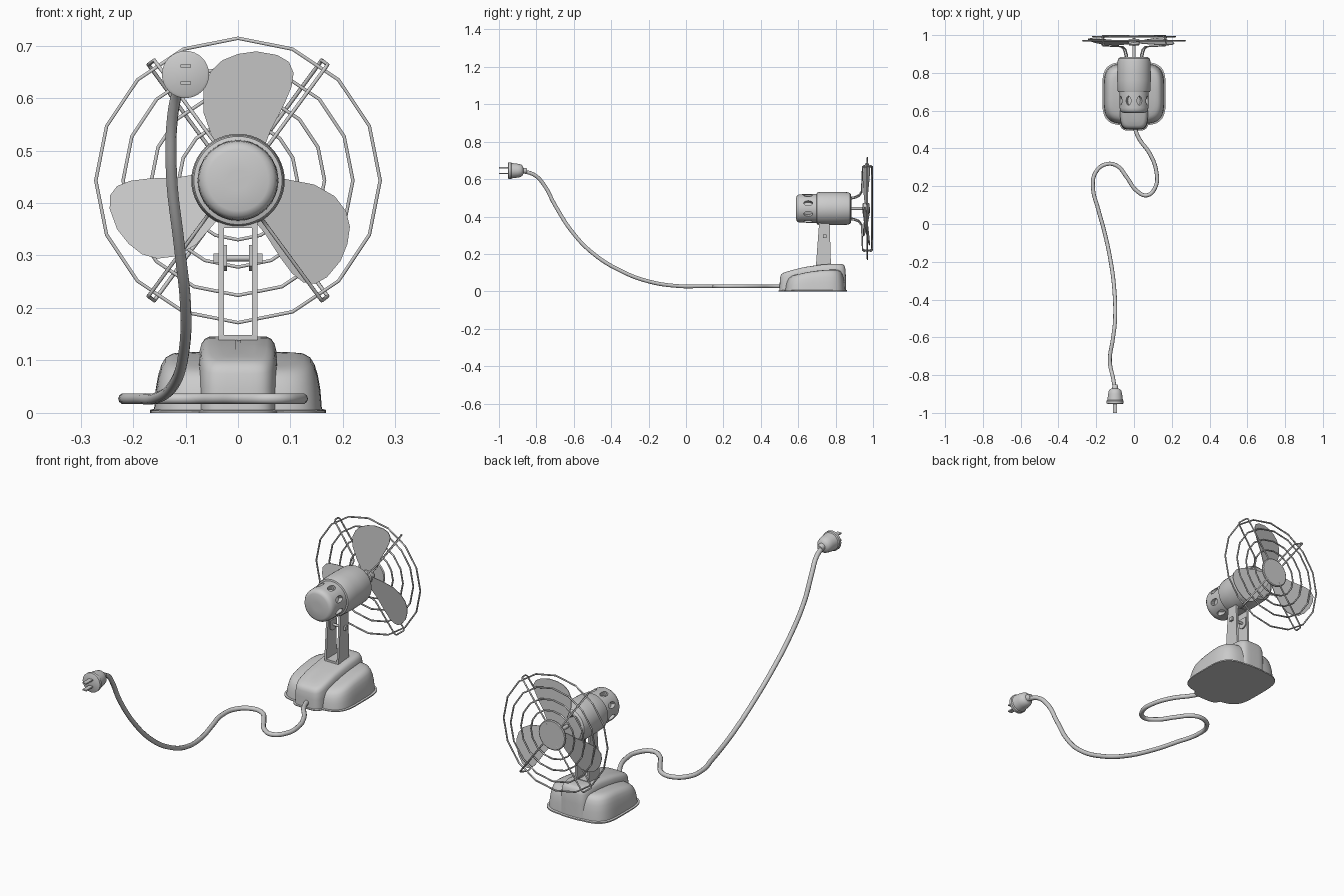
import bpy, bmesh, math
from mathutils import Vector, Matrix

if "Cube" in bpy.data.objects:
    bpy.data.objects.remove(bpy.data.objects["Cube"])

CZ = 0.443  # height of the motor axis


def finish(name, bm, smooth=True, angle=35):
    bmesh.ops.remove_doubles(bm, verts=bm.verts, dist=1e-5)
    bmesh.ops.recalc_face_normals(bm, faces=bm.faces)
    me = bpy.data.meshes.new(name)
    bm.to_mesh(me)
    bm.free()
    ob = bpy.data.objects.new(name, me)
    bpy.context.collection.objects.link(ob)
    if smooth:
        bpy.ops.object.select_all(action='DESELECT')
        ob.select_set(True)
        bpy.context.view_layer.objects.active = ob
        bpy.ops.object.shade_smooth_by_angle(angle=math.radians(angle))
    return ob


def skin(name, rings, angle=35):
    """Join closed rings of points into a capped body."""
    bm = bmesh.new()
    rows = [[bm.verts.new(p) for p in ring] for ring in rings]
    n = len(rows[0])
    for a, b in zip(rows, rows[1:]):
        for i in range(n):
            j = (i + 1) % n
            bm.faces.new((a[i], a[j], b[j], b[i]))
    bm.faces.new(rows[0])
    bm.faces.new(rows[-1])
    return finish(name, bm, True, angle)


def lathe(name, profile, cx=0, cz=CZ, seg=40):
    """Turn (radius, y) points around an axis along y."""
    turn = [2 * math.pi * i / seg for i in range(seg)]
    return skin(name, [[(cx + r * math.cos(a), y, cz + r * math.sin(a)) for a in turn]
                       for r, y in profile])


def prism(name, yz, x0, x1):
    return skin(name, [[(x, y, z) for y, z in yz] for x in (x0, x1)])


def box(name, x0, x1, y0, y1, z0, z1):
    return prism(name, [(y0, z0), (y1, z0), (y1, z1), (y0, z1)], x0, x1)


def wire(name, pts, radius, cyclic=False, smooth=False, res=1):
    cu = bpy.data.curves.new(name, 'CURVE')
    cu.dimensions = '3D'
    cu.bevel_depth, cu.bevel_resolution = radius, res
    cu.use_fill_caps = True
    if smooth:
        sp = cu.splines.new('BEZIER')
        sp.bezier_points.add(len(pts) - 1)
        for bp, p in zip(sp.bezier_points, pts):
            bp.co = p
            bp.handle_left_type = bp.handle_right_type = 'AUTO'
        sp.resolution_u = 6
    else:
        sp = cu.splines.new('POLY')
        sp.points.add(len(pts) - 1)
        for q, p in zip(sp.points, pts):
            q.co = (*p, 1)
    sp.use_cyclic_u = cyclic
    ob = bpy.data.objects.new(name, cu)
    bpy.context.collection.objects.link(ob)
    return ob


# Base: a wide lobe and a taller narrow lobe, both sloping down to the front
def lobe(name, a, b, yc, drop, expo, levels, n=64):
    rings = []
    for inset, t in levels:
        ring = []
        for i in range(n):
            ang = 2 * math.pi * (i + 0.5) / n
            c, s = math.cos(ang), math.sin(ang)
            x = (a - inset) * math.copysign(abs(c) ** (2 / expo), c)
            y = yc + (b - inset) * math.copysign(abs(s) ** (2 / expo), s)
            top = 0.146 - drop - 0.6 * max(0, 0.8 - y) ** 2
            ring.append((x, y, t * top))
        rings.append(ring)
    return skin(name, rings)


wall = [(-0.008, 0), (-0.008, 0.05), (0, 0.07), (0.003, 0.4), (0.008, 0.65),
        (0.014, 0.82), (0.022, 0.93), (0.034, 0.985)]
lobe("base_side_lobes", 0.160, 0.160, 0.69, 0.03, 4,
     wall + [(0.05, 1), (0.08, 1), (0.12, 1), (0.15, 1)])
lobe("base_centre_lobe", 0.077, 0.178, 0.678, 0, 5,
     [(-0.006, 0), (-0.006, 0.04), (0, 0.06), (0.001, 0.5), (0.003, 0.8),
      (0.007, 0.91), (0.013, 0.97), (0.022, 1), (0.045, 1), (0.072, 1)])

# Neck: two tapered uprights, cross bars, hinge ears and bolt
for side in (-1, 1):
    prism("neck_upright", [(0.695, 0.14), (0.775, 0.14), (0.768, 0.37), (0.712, 0.37)],
          side * 0.027, side * 0.037)
    prism("hinge_ear", [(0.72, 0.28), (0.735, 0.27), (0.75, 0.27), (0.765, 0.28),
                        (0.765, 0.32), (0.72, 0.32)], side * 0.021, side * 0.032)
    box("bolt_head", side * 0.037, side * 0.047, 0.733, 0.751, 0.286, 0.304)
box("neck_foot", -0.037, 0.037, 0.695, 0.775, 0.138, 0.148)
box("neck_top", -0.037, 0.037, 0.712, 0.768, 0.352, 0.37)
wire("hinge_bolt", [(-0.045, 0.742, 0.295), (0.045, 0.742, 0.295)], 0.006, res=2)

# Motor housing with vent slots around the rear shell
motor = lathe("motor_housing", [
    (0.02, 0.588), (0.058, 0.589), (0.068, 0.593), (0.074, 0.602), (0.076, 0.615),
    (0.077, 0.698), (0.084, 0.700), (0.087, 0.708), (0.089, 0.76), (0.089, 0.80),
    (0.087, 0.862), (0.083, 0.876), (0.074, 0.883), (0.02, 0.885)], seg=48)
bm = bmesh.new()
for i in range(8):
    a = math.radians(22.5 + 45 * i)
    mat = (Matrix.Translation((0, 0.653, CZ)) @ Matrix.Rotation(a, 4, 'Y')
           @ Matrix.Translation((0, 0, 0.073)) @ Matrix.Diagonal((0.014, 0.024, 0.04, 1)))
    bmesh.ops.create_cone(bm, cap_ends=True, segments=16, radius1=1, radius2=1,
                          depth=1, matrix=mat)
cutter = finish("vent_cutter", bm, False)
cutter.hide_render = True
mod = motor.modifiers.new("vents", 'BOOLEAN')
mod.operation, mod.object, mod.solver = 'DIFFERENCE', cutter, 'EXACT'
bpy.context.view_layer.objects.active = motor
bpy.ops.object.modifier_apply(modifier=mod.name)
bpy.data.objects.remove(cutter)

# Shaft, hub and blades
lathe("shaft", [(0.009, 0.88), (0.009, 0.985)], seg=16)
lathe("blade_hub", [(0.026, 0.945), (0.03, 0.95), (0.03, 0.975), (0.026, 0.98)], seg=24)
outline = [(-0.018, 0.015), (-0.045, 0.07), (-0.066, 0.13), (-0.066, 0.175), (-0.052, 0.208),
           (-0.03, 0.229), (0, 0.241), (0.035, 0.246), (0.075, 0.239), (0.097, 0.226),
           (0.106, 0.205), (0.102, 0.178), (0.088, 0.145), (0.062, 0.095), (0.045, 0.05),
           (0.018, 0.01)]
for k in range(3):
    c, s = math.cos(k * math.tau / 3), math.sin(k * math.tau / 3)
    skin("fan_blade", [[(x * c - z * s, 0.965 + 0.2 * (x - 0.02) + d, CZ + x * s + z * c)
                        for x, z in outline] for d in (-0.0015, 0.0015)])

# Guard: faceted rings, folded spokes and front disc
for r, y in ((0.271, 0.97), (0.219, 0.992), (0.165, 0.992), (0.113, 0.992)):
    wire("guard_ring", [(r * math.sin(i * math.tau / 16), y, CZ + r * math.cos(i * math.tau / 16))
                        for i in range(16)], 0.0038, cyclic=True)
path = [(0.068, 0.875, -1), (0.072, 0.90, -1), (0.085, 0.925, -1), (0.11, 0.939, -1),
        (0.272, 0.944, -1), (0.279, 0.952, -1), (0.279, 0.988, 1), (0.272, 0.996, 1),
        (0.05, 0.996, 1)]
for deg in (53.7, 126.3, 233.7, 306.3):
    c, s = math.cos(math.radians(deg)), math.sin(math.radians(deg))
    wire("guard_spoke", [(r * c - o * 0.007 * s, y, CZ + r * s + o * 0.007 * c)
                         for r, y, o in path], 0.0038)
lathe("guard_disc", [(0.068, 0.988), (0.07, 0.991), (0.07, 0.996), (0.066, 0.999)], seg=32)

# Power cord
wire("power_cord", [
    (0, 0.52, 0.027), (0.025, 0.455, 0.027), (0.085, 0.37, 0.027), (0.118, 0.28, 0.027),
    (0.115, 0.20, 0.027), (0.07, 0.152, 0.027), (0.015, 0.175, 0.027), (-0.04, 0.25, 0.027),
    (-0.09, 0.308, 0.027), (-0.15, 0.316, 0.027), (-0.205, 0.27, 0.027), (-0.217, 0.19, 0.027),
    (-0.19, 0.08, 0.027), (-0.157, -0.04, 0.028), (-0.123, -0.20, 0.053),
    (-0.104, -0.35, 0.11), (-0.10, -0.50, 0.205), (-0.112, -0.61, 0.32),
    (-0.127, -0.70, 0.46), (-0.124, -0.76, 0.57), (-0.112, -0.81, 0.622),
    (-0.10, -0.88, 0.644)], 0.0105, smooth=True, res=3)

# Plug with two flat pins
lathe("plug_body", [(0.04, -0.952), (0.045, -0.949), (0.045, -0.936), (0.041, -0.932),
                    (0.037, -0.90), (0.033, -0.882), (0.026, -0.874), (0.016, -0.870),
                    (0.014, -0.855), (0.011, -0.85)], -0.10, 0.645, 32)
for z in (0.661, 0.629):
    box("plug_pin", -0.11, -0.09, -1.0, -0.945, z - 0.003, z + 0.003)
